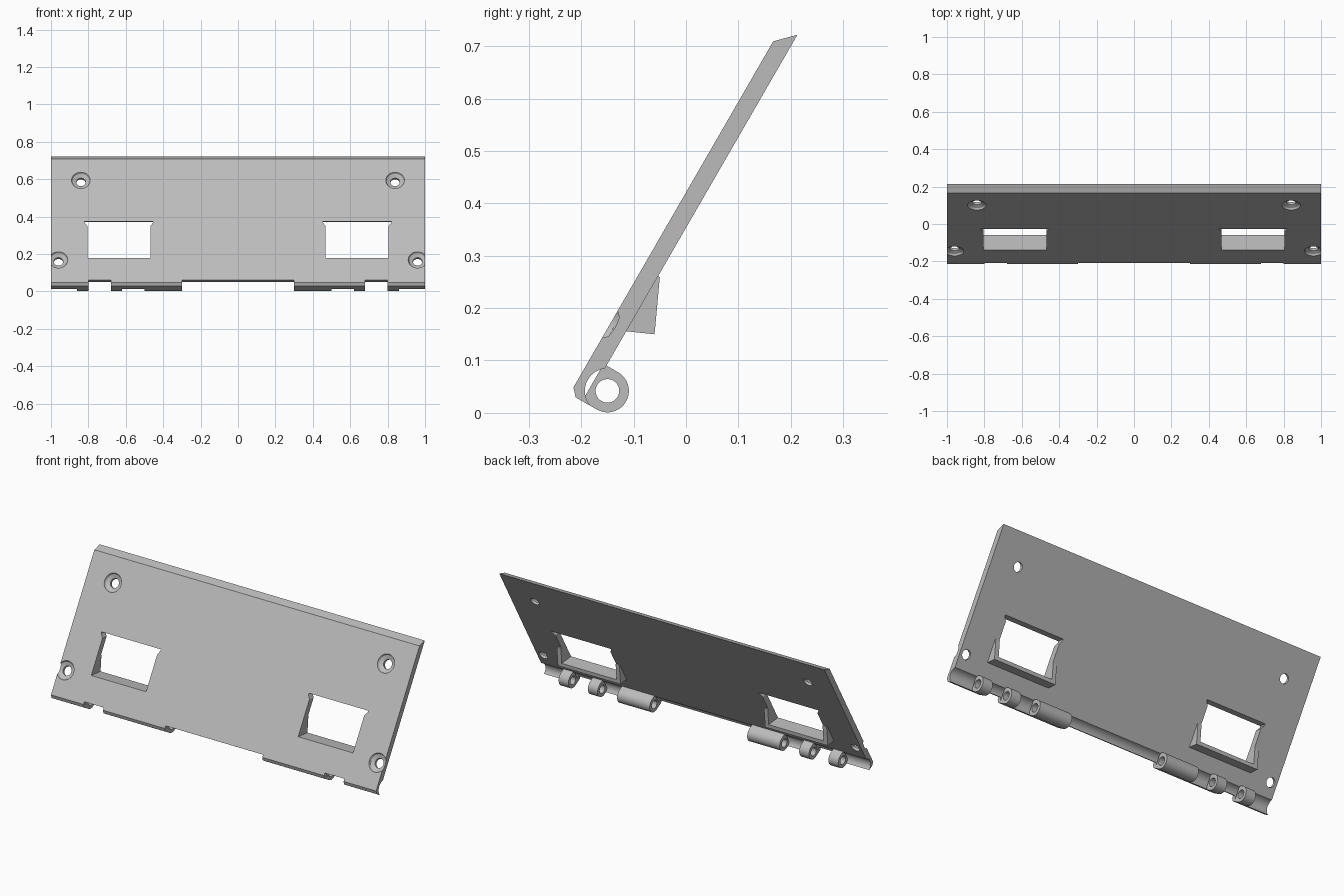
import bpy, bmesh
from math import pi, sin, cos, atan2, radians
from mathutils import Matrix, Vector

if "Cube" in bpy.data.objects:
    bpy.data.objects.remove(bpy.data.objects["Cube"], do_unlink=True)

grey = bpy.data.materials.new("light_grey")
grey.use_nodes = True
colour = (0.5, 0.5, 0.5, 1)
grey.diffuse_color = colour
grey.node_tree.nodes["Principled BSDF"].inputs["Base Color"].default_value = colour

# Leaning frame: origin on the hinge axis, y out of the back, z up the panel
LEAN = Matrix.Translation((0, -0.15, 0.042)) @ Matrix.Rotation(radians(-30), 4, "X")
FRONT, BACK, TOP = -0.0595, -0.0257, 0.77
BARREL, CLEAR, LIP = 0.041, 0.043, -0.041


def prism(name, points, offset, matrix=Matrix()):
    """Extrude a closed outline of 3D points by an offset vector."""
    bm = bmesh.new()
    face = bm.faces.new([bm.verts.new(p) for p in points])
    new = bmesh.ops.extrude_face_region(bm, geom=[face])["geom"]
    bmesh.ops.translate(bm, vec=Vector(offset),
                        verts=[v for v in new if isinstance(v, bmesh.types.BMVert)])
    bmesh.ops.recalc_face_normals(bm, faces=bm.faces)
    return finish(name, bm, matrix)


def finish(name, bm, matrix):
    bm.transform(matrix)
    mesh = bpy.data.meshes.new(name)
    bm.to_mesh(mesh)
    bm.free()
    mesh.materials.append(grey)
    obj = bpy.data.objects.new(name, mesh)
    bpy.context.collection.objects.link(obj)
    return obj


def along_x(name, outline, x0, x1, matrix=Matrix()):
    return prism(name, [(x0, y, z) for y, z in outline], (x1 - x0, 0, 0), matrix)


def lathe(name, profile, matrix, sides=32):
    """Closed solid of revolution round y from (radius, y) pairs."""
    bm = bmesh.new()
    rings = [[bm.verts.new((r * cos(2 * pi * i / sides), y, r * sin(2 * pi * i / sides)))
              for i in range(sides)] for r, y in profile]
    for a, b in zip(rings, rings[1:]):
        for i in range(sides):
            j = (i + 1) % sides
            bm.faces.new((a[i], a[j], b[j], b[i]))
    bm.faces.new(rings[0])
    bm.faces.new(rings[-1])
    bmesh.ops.recalc_face_normals(bm, faces=bm.faces)
    return finish(name, bm, matrix)


def arc(radius, start, end, steps):
    return [(radius * cos(start + (end - start) * i / steps),
             radius * sin(start + (end - start) * i / steps)) for i in range(steps + 1)]


def cut(target, cutter):
    mod = target.modifiers.new("cut", "BOOLEAN")
    mod.object, mod.operation, mod.solver = cutter, "DIFFERENCE", "EXACT"
    bpy.context.view_layer.objects.active = target
    bpy.ops.object.modifier_apply(modifier=mod.name)


def discard(obj):
    bpy.data.objects.remove(obj, do_unlink=True)


def smooth(obj):
    bpy.ops.object.select_all(action="DESELECT")
    obj.select_set(True)
    bpy.context.view_layer.objects.active = obj
    bpy.ops.object.shade_smooth_by_angle(angle=radians(30))


# Leaning panel with a bevelled top and a grooved lower lip
high = (CLEAR ** 2 - BACK ** 2) ** 0.5
low = (CLEAR ** 2 - LIP ** 2) ** 0.5
groove = arc(CLEAR, atan2(high, BACK), 2 * pi + atan2(LIP, -low), 16)
panel = along_x("panel", [(BACK, TOP), (FRONT, 0.736), (FRONT, -0.027), (-0.046, LIP)]
                + groove[::-1], -1, 1, LEAN)

# Gaps in the lower lip
for x0, x1 in ((-0.3, 0.3), (0.68, 0.8), (-0.8, -0.68)):
    gap = along_x("gap", [(-0.1, -0.1), (0.05, -0.1), (0.05, -0.013), (-0.1, -0.013)],
                  x0, x1, LEAN)
    cut(panel, gap)
    discard(gap)

# Countersunk screw holes
SCREW = [(0.05, -0.02), (0.05, 0), (0.045, 0.009), (0.025, 0.019), (0.025, 0.06)]
for side in (-1, 1):
    for x, height in ((0.84, 0.603), (0.96, 0.112)):
        hole = lathe("hole", SCREW, LEAN @ Matrix.Translation((side * x, FRONT, height)))
        cut(panel, hole)
        discard(hole)

# Windows with a projecting sill and cheeks behind each
for side, word in ((1, "left"), (-1, "right")):
    sill = along_x(word + "_window_sill",
                   [(-0.125, 0.157), (-0.06, 0.15), (-0.05, 0.259), (-0.065, 0.27)],
                   side * 0.445, side * 0.83)
    opening = [(0.468, 0.195), (0.805, 0.195), (0.805, 0.375), (0.82, 0.395),
               (0.82, 0.402), (0.455, 0.402), (0.455, 0.395), (0.468, 0.375)]
    window = prism("window", [(side * x, -0.3, z) for x, z in opening], (0, 0.5, -0.05))
    for part in (panel, sill):
        cut(part, window)
    discard(window)

# Hinge knuckles blended into the lip, bored for a pin
ROOT = -0.032
bore = along_x("bore", arc(0.0225, 0, 2 * pi, 32)[:-1], -1.1, 1.1, LEAN)
spans = {"inner": (0.3, 0.5), "middle": (0.62, 0.68), "outer": (0.8, 0.86)}
for side, word in ((1, "left"), (-1, "right")):
    for place, (x0, x1) in spans.items():
        shape = [(ROOT, -BARREL)] + arc(BARREL, -pi / 2, pi / 2, 20) + [(ROOT, BARREL)]
        knuckle = along_x(f"{word}_{place}_knuckle", shape, side * x0, side * x1, LEAN)
        cut(knuckle, bore)
        smooth(knuckle)
discard(bore)
smooth(panel)
